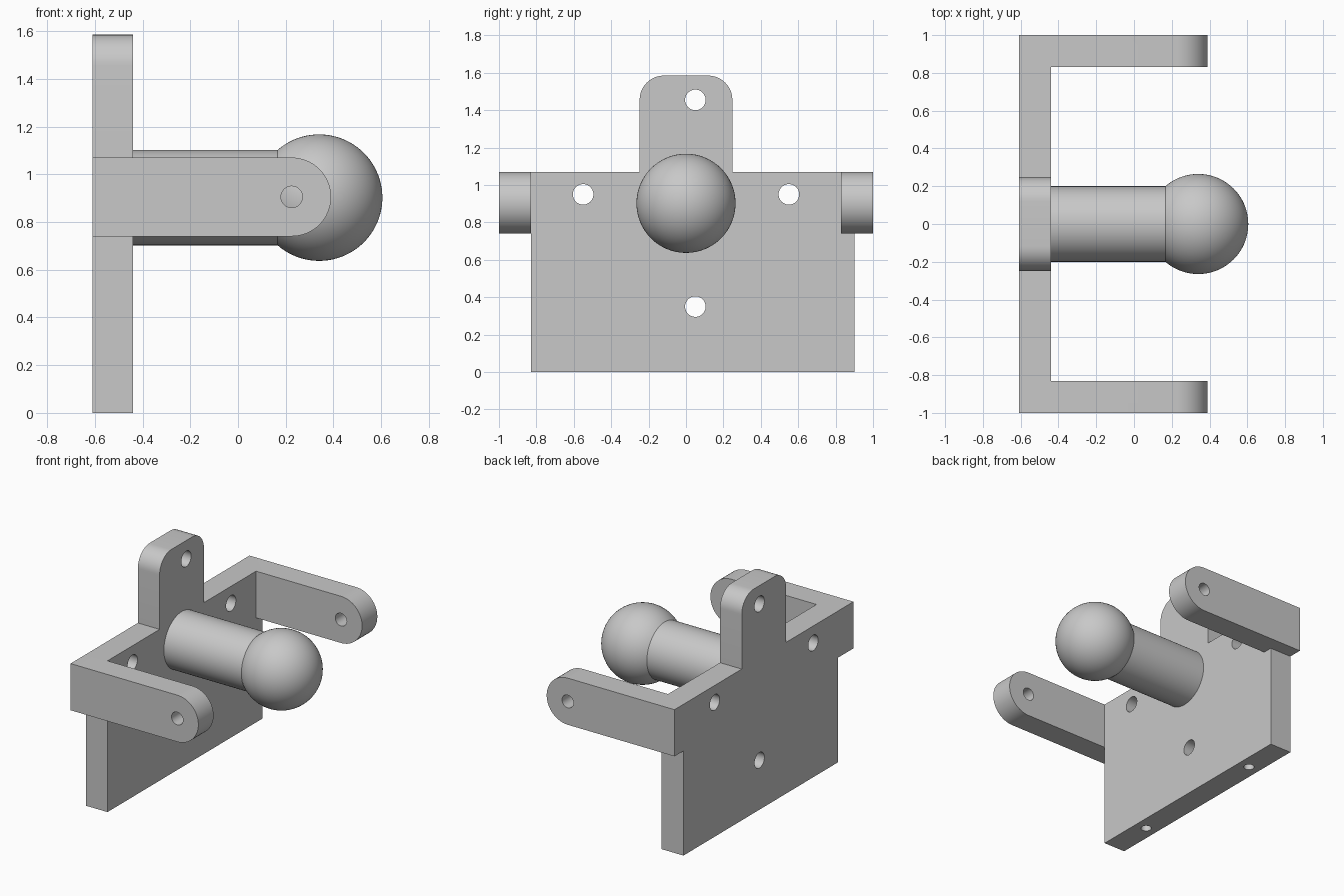
import bpy, bmesh
from math import pi, sin, cos, asin, sqrt
from mathutils import Matrix, Vector

cube = bpy.data.objects.get("Cube")
if cube:
    bpy.data.objects.remove(cube, do_unlink=True)

grey = bpy.data.materials.new("plain grey")
grey.use_nodes = True
colour = (0.58, 0.58, 0.58, 1)
grey.diffuse_color = colour
grey.node_tree.nodes["Principled BSDF"].inputs["Base Color"].default_value = colour

BACK, FACE = -0.61, -0.44        # plate thickness along x
LOW, HIGH = 0.74, 1.07           # height band of the arms
MID = (LOW + HIGH) / 2


def make_object(name, bm):
    bmesh.ops.recalc_face_normals(bm, faces=bm.faces)
    mesh = bpy.data.meshes.new(name)
    bm.to_mesh(mesh)
    bm.free()
    obj = bpy.data.objects.new(name, mesh)
    bpy.context.collection.objects.link(obj)
    mesh.materials.append(grey)
    return obj


def arc(cx, cz, r, start, end, steps):
    angles = [start + (end - start) * i / steps for i in range(steps + 1)]
    return [(cx + r * cos(a), cz + r * sin(a)) for a in angles]


def extrude(name, points, offset):
    bm = bmesh.new()
    face = bm.faces.new([bm.verts.new(p) for p in points])
    new = bmesh.ops.extrude_face_region(bm, geom=[face])["geom"]
    bmesh.ops.translate(bm, vec=offset, verts=[v for v in new if isinstance(v, bmesh.types.BMVert)])
    return make_object(name, bm)


def rod(name, centre, radius, length, axis):
    bm = bmesh.new()
    turn = Vector((0, 0, 1)).rotation_difference(Vector(axis)).to_matrix().to_4x4()
    bmesh.ops.create_cone(bm, cap_ends=True, segments=40, radius1=radius, radius2=radius,
                          depth=length, matrix=Matrix.Translation(centre) @ turn)
    return make_object(name, bm)


def combine(target, other, operation):
    mod = target.modifiers.new(other.name, "BOOLEAN")
    mod.operation, mod.solver, mod.object = operation, "EXACT", other
    bpy.context.view_layer.objects.active = target
    bpy.ops.object.modifier_apply(modifier=mod.name)
    bpy.data.objects.remove(other, do_unlink=True)


# Back plate with side ears and a rounded top tab
r, top, tab = 0.13, 1.585, 0.248
outline = [(-0.83, 0), (0.9, 0), (0.9, LOW), (1, LOW), (1, HIGH), (tab, HIGH)]
outline += arc(tab - r, top - r, r, 0, pi / 2, 12)
outline += arc(r - tab, top - r, r, pi / 2, pi, 12)
outline += [(-tab, HIGH), (-1, HIGH), (-1, LOW), (-0.83, LOW)]
bracket = extrude("bracket", [(BACK, y, z) for y, z in outline], (FACE - BACK, 0, 0))

# Two round-ended arms joined to the plate
radius = (HIGH - LOW) / 2
side = [(BACK, LOW)] + arc(0.225, MID, radius, -pi / 2, pi / 2, 32) + [(BACK, HIGH)]
for name, y in (("front_arm", -1), ("rear_arm", 0.83)):
    arm = extrude(name, [(x, y, z) for x, z in side], (0, 0.17, 0))
    combine(bracket, arm, "UNION")

# Pivot hole through both arms, screw holes in the plate, blind holes underneath
cutters = [rod("pivot_hole", (0.225, 0, MID), 0.045, 3, (0, 1, 0))]
for y, z in ((-0.55, 0.95), (0.55, 0.95), (0.05, 1.455), (0.05, 0.35)):
    cutters.append(rod("screw_hole", (-0.525, y, z), 0.055, 0.4, (1, 0, 0)))
for y in (-0.5, 0.57):
    cutters.append(rod("bottom_hole", (-0.525, y, 0), 0.035, 0.5, (0, 0, 1)))
for cutter in cutters:
    combine(bracket, cutter, "DIFFERENCE")

# Merge coplanar faces left by the joins
bm = bmesh.new()
bm.from_mesh(bracket.data)
bmesh.ops.remove_doubles(bm, verts=bm.verts, dist=0.0001)
bmesh.ops.dissolve_limit(bm, angle_limit=0.01, verts=bm.verts, edges=bm.edges)
bm.to_mesh(bracket.data)
bm.free()

# Round post ending in a ball, turned about the x axis
ball, neck, axis_z = 0.265, 0.2, 0.902
profile = [(FACE, 0), (FACE, neck)]
profile += arc(0.34, 0, ball, pi - asin(neck / ball), 0, 32)
bm = bmesh.new()
verts = [bm.verts.new((x, 0, axis_z + z)) for x, z in profile]
edges = [bm.edges.new(pair) for pair in zip(verts, verts[1:])]
bmesh.ops.spin(bm, geom=verts + edges, cent=(0, 0, axis_z), axis=(1, 0, 0),
               angle=2 * pi, steps=64, use_duplicate=False)
bmesh.ops.remove_doubles(bm, verts=bm.verts, dist=0.0001)
post = make_object("ball_post", bm)

# Smooth curved faces, keep edges sharp
bpy.ops.object.select_all(action="DESELECT")
for obj in (bracket, post):
    obj.select_set(True)
    bpy.context.view_layer.objects.active = obj
bpy.ops.object.shade_smooth_by_angle(angle=pi / 6)
